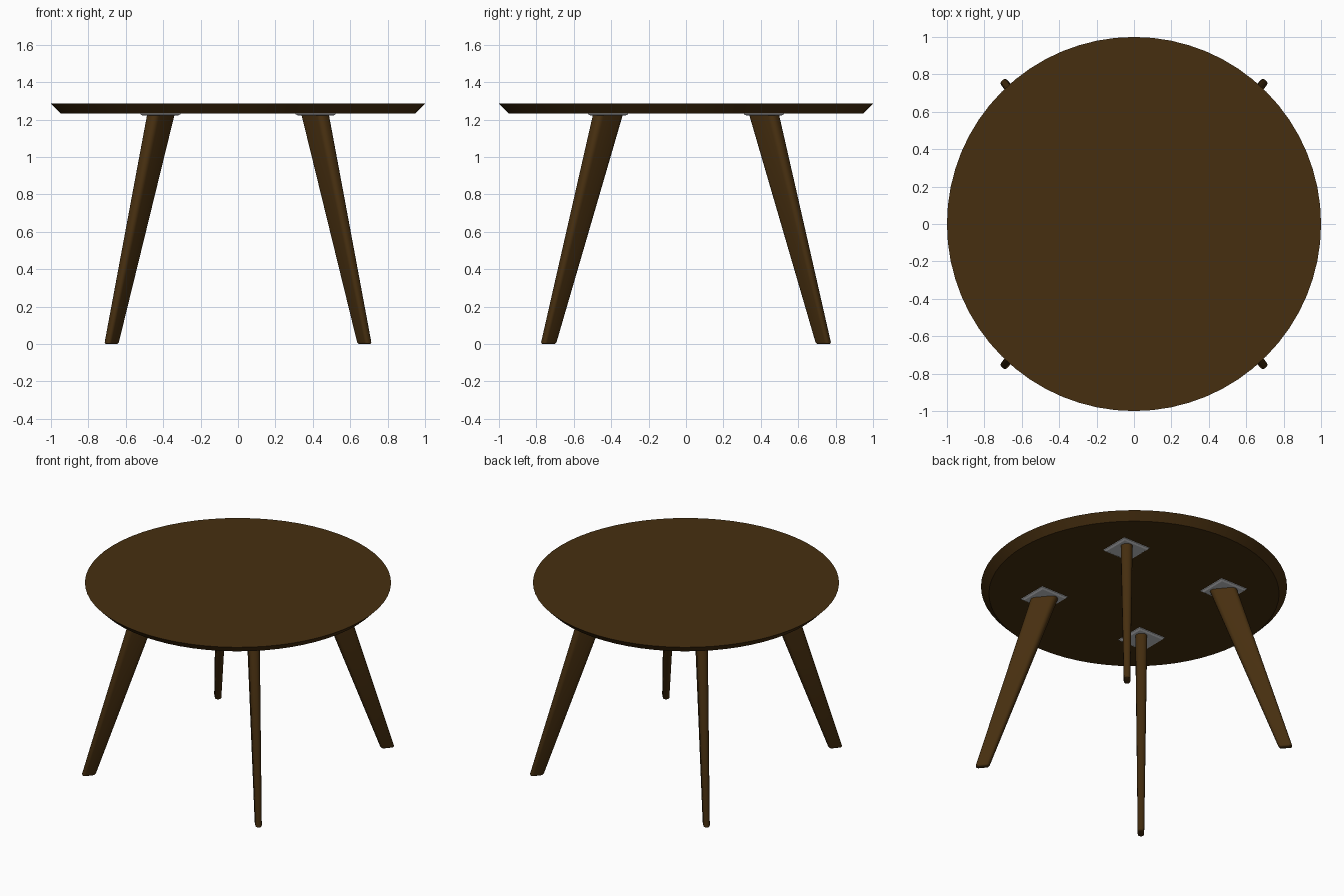
import bpy, bmesh, math
from mathutils import Vector

if "Cube" in bpy.data.objects:
    bpy.data.objects.remove(bpy.data.objects["Cube"])

def material(name, rgb):
    m = bpy.data.materials.new(name)
    m.diffuse_color = (*rgb, 1)
    m.use_nodes = True
    m.node_tree.nodes["Principled BSDF"].inputs["Base Color"].default_value = m.diffuse_color
    return m

WOOD = material("dark walnut", (0.062, 0.028, 0.005))
METAL = material("grey metal", (0.55, 0.56, 0.58))

def make_object(name, bm, mat, smooth=True):
    bmesh.ops.recalc_face_normals(bm, faces=bm.faces)
    me = bpy.data.meshes.new(name)
    bm.to_mesh(me)
    bm.free()
    ob = bpy.data.objects.new(name, me)
    bpy.context.collection.objects.link(ob)
    me.materials.append(mat)
    if smooth:
        bpy.context.view_layer.objects.active = ob
        ob.select_set(True)
        bpy.ops.object.shade_smooth_by_angle(angle=math.radians(35))
        ob.select_set(False)
    return ob

def rounded_rect(length, width, radius, steps=5):
    """Outline points of a rounded rectangle, counter-clockwise."""
    pts = []
    for i, (sx, sy) in enumerate([(1, 1), (-1, 1), (-1, -1), (1, -1)]):
        for k in range(steps + 1):
            a = math.pi / 2 * (i + k / steps)
            pts.append((sx * (length / 2 - radius) + radius * math.cos(a),
                        sy * (width / 2 - radius) + radius * math.sin(a)))
    return pts

# Table top: round disc with an undercut edge
Z_UNDER, Z_TOP = 1.233, 1.286
bm = bmesh.new()
bmesh.ops.create_cone(bm, cap_ends=True, segments=64, radius1=0.948, radius2=1.0,
                      depth=Z_TOP - Z_UNDER)
bmesh.ops.translate(bm, verts=bm.verts, vec=(0, 0, (Z_TOP + Z_UNDER) / 2))
make_object("table_top", bm, WOOD)

# Leg: tapered rounded slat, flat sides turned along its own lean
FOOT, HEAD = Vector((0.677, 0.736, 0)), Vector((0.413, 0.418, 1.225))

def leg(name, sx, sy):
    foot, head = (Vector((p.x * sx, p.y * sy, p.z)) for p in (FOOT, HEAD))
    lean = Vector((foot.x - head.x, foot.y - head.y, 0)).normalized()
    side = Vector((-lean.y, lean.x, 0))
    bm = bmesh.new()
    rings = []
    # (fraction of height, shrink): small rounding at the foot
    for t, shrink in [(0, 0.016), (0.0025, 0.006), (0.008, 0), (1, 0)]:
        length = 0.090 + (0.178 - 0.090) * t - shrink
        width = 0.042 + (0.077 - 0.042) * t - shrink
        c = foot.lerp(head, t)
        rings.append([bm.verts.new(c + lean * u + side * v)
                      for u, v in rounded_rect(length, width, width * 0.42)])
    n = len(rings[0])
    for a, b in zip(rings, rings[1:]):
        for i in range(n):
            j = (i + 1) % n
            bm.faces.new((a[i], a[j], b[j], b[i]))
    bm.faces.new(rings[0])
    bm.faces.new(rings[-1])
    make_object(name, bm, WOOD)

# Mounting plate: thin square with chamfered lower rim
def plate(name, sx, sy):
    bm = bmesh.new()
    rings = []
    for h, z in [(0.092, 1.221), (0.107, 1.228), (0.107, Z_UNDER + 0.002)]:
        rings.append([bm.verts.new((0.415 * sx + h * u, 0.417 * sy + h * v, z))
                      for u, v in [(1, 1), (-1, 1), (-1, -1), (1, -1)]])
    for a, b in zip(rings, rings[1:]):
        for i in range(4):
            j = (i + 1) % 4
            bm.faces.new((a[i], a[j], b[j], b[i]))
    bm.faces.new(rings[0])
    bm.faces.new(rings[-1])
    make_object(name, bm, METAL, smooth=False)

for sy, depth in [(-1, "front"), (1, "back")]:
    for sx, hand in [(-1, "left"), (1, "right")]:
        leg(f"{depth}_{hand}_leg", sx, sy)
        plate(f"{depth}_{hand}_mounting_plate", sx, sy)
